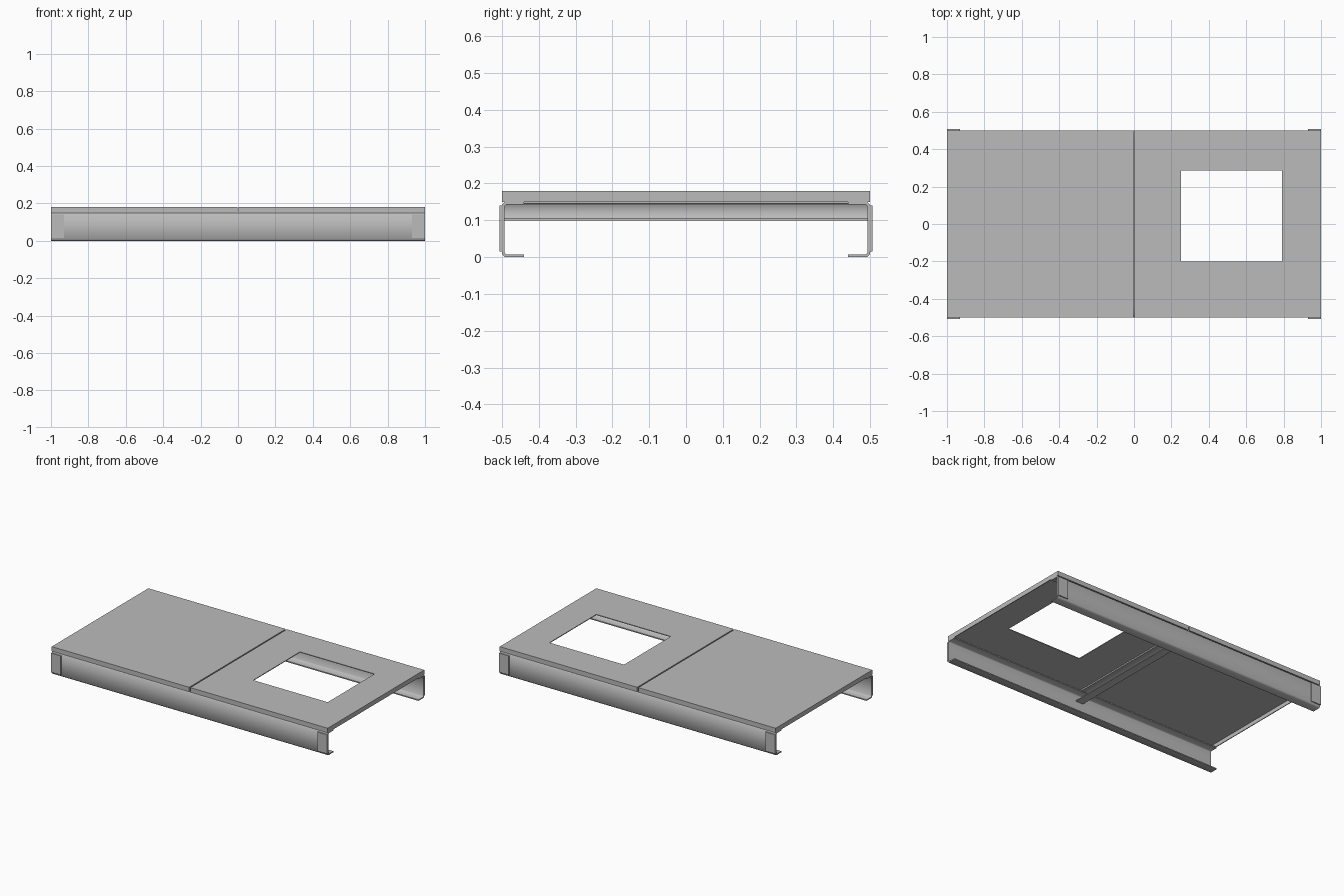
import bpy, bmesh, math
from mathutils import Vector

cube = bpy.data.objects.get("Cube")
if cube:
    bpy.data.objects.remove(cube, do_unlink=True)

steel = bpy.data.materials.new("grey steel")
steel.use_nodes = True
GREY = (0.5, 0.5, 0.5, 1)
steel.diffuse_color = GREY
steel.node_tree.nodes["Principled BSDF"].inputs["Base Color"].default_value = GREY


def finish(name, bm, smooth=False):
    bmesh.ops.recalc_face_normals(bm, faces=bm.faces)
    mesh = bpy.data.meshes.new(name)
    bm.to_mesh(mesh)
    bm.free()
    mesh.materials.append(steel)
    obj = bpy.data.objects.new(name, mesh)
    bpy.context.collection.objects.link(obj)
    if smooth:
        bpy.ops.object.select_all(action="DESELECT")
        obj.select_set(True)
        bpy.context.view_layer.objects.active = obj
        bpy.ops.object.shade_smooth_by_angle(angle=math.radians(50))
    return obj


def box(name, x, y, z):
    bm = bmesh.new()
    bmesh.ops.create_cube(bm, size=1)
    for v in bm.verts:
        v.co = [r[0] + (c + 0.5) * (r[1] - r[0]) for c, r in zip(v.co, (x, y, z))]
    return finish(name, bm)


def channel(name, height, depth, t, bend, place, length):
    """C section with chamfered bends, web at 0 and flanges to depth, extruded."""
    i = bend - t * 0.5
    outer = [(depth, 0), (bend, 0), (0, bend), (0, height - bend),
             (bend, height), (depth, height)]
    inner = [(depth, height - t), (t + i, height - t), (t, height - t - i),
             (t, t + i), (t + i, t), (depth, t)]
    bm = bmesh.new()
    face = bm.faces.new([bm.verts.new(place(-length / 2, d, h)) for d, h in outer + inner])
    shift = Vector(place(length / 2, 0, 0)) - Vector(place(-length / 2, 0, 0))
    ext = bmesh.ops.extrude_face_region(bm, geom=[face])
    verts = [g for g in ext["geom"] if isinstance(g, bmesh.types.BMVert)]
    bmesh.ops.translate(bm, verts=verts, vec=shift)
    return finish(name, bm, True)


def deck_tray(name, x0, x1, hole=None):
    """Folded sheet: a top skin with turned-down edges, optionally with an opening."""
    y0, y1, top, low, t = -0.5, 0.5, 0.18, 0.15, 0.005
    xs, ys = [x0, x1], [y0, y1]
    if hole:
        xs[1:1], ys[1:1] = hole[:2], hole[2:]
    bm = bmesh.new()
    grid = [[bm.verts.new((x, y, top)) for y in ys] for x in xs]
    for a in range(len(xs) - 1):
        for b in range(len(ys) - 1):
            if hole and a == b == 1:
                continue
            bm.faces.new((grid[a][b], grid[a + 1][b], grid[a + 1][b + 1], grid[a][b + 1]))

    def on_rim(e):
        return any(all(abs(v.co[k] - c) < 1e-5 for v in e.verts)
                   for k, c in ((0, x0), (0, x1), (1, y0), (1, y1)))
    rim = [e for e in bm.edges if on_rim(e)]
    ext = bmesh.ops.extrude_edge_only(bm, edges=rim)
    verts = [g for g in ext["geom"] if isinstance(g, bmesh.types.BMVert)]
    bmesh.ops.translate(bm, verts=verts, vec=(0, 0, low - top))
    obj = finish(name, bm)
    sheet = obj.modifiers.new("sheet thickness", "SOLIDIFY")
    sheet.thickness = t
    sheet.offset = -1
    sheet.use_even_offset = True
    return obj


# Long side beams, channels open toward the middle
for side, name in ((-1, "front"), (1, "back")):
    channel(name + "_beam", 0.15, 0.06, 0.007, 0.008,
            lambda s, d, h, k=side: (s, k * (0.5 - d), h), 2)
    # Connection plates on the beam ends
    for end, word in ((-1, "right"), (1, "left")):
        box(f"{name}_{word}_end_plate", sorted((end * 0.93, end)),
            sorted((side * 0.499, side * 0.507)), (0.015, 0.14))

# Cross beam under the joint of the decks
channel("cross_beam", 0.05, 0.06, 0.005, 0.006,
        lambda s, d, h: (d - 0.03, s, h + 0.1), 0.986)

# Deck trays
deck_tray("right_deck", -1, -0.004)
deck_tray("left_deck", 0.004, 1, (0.25, 0.79, -0.2, 0.285))
